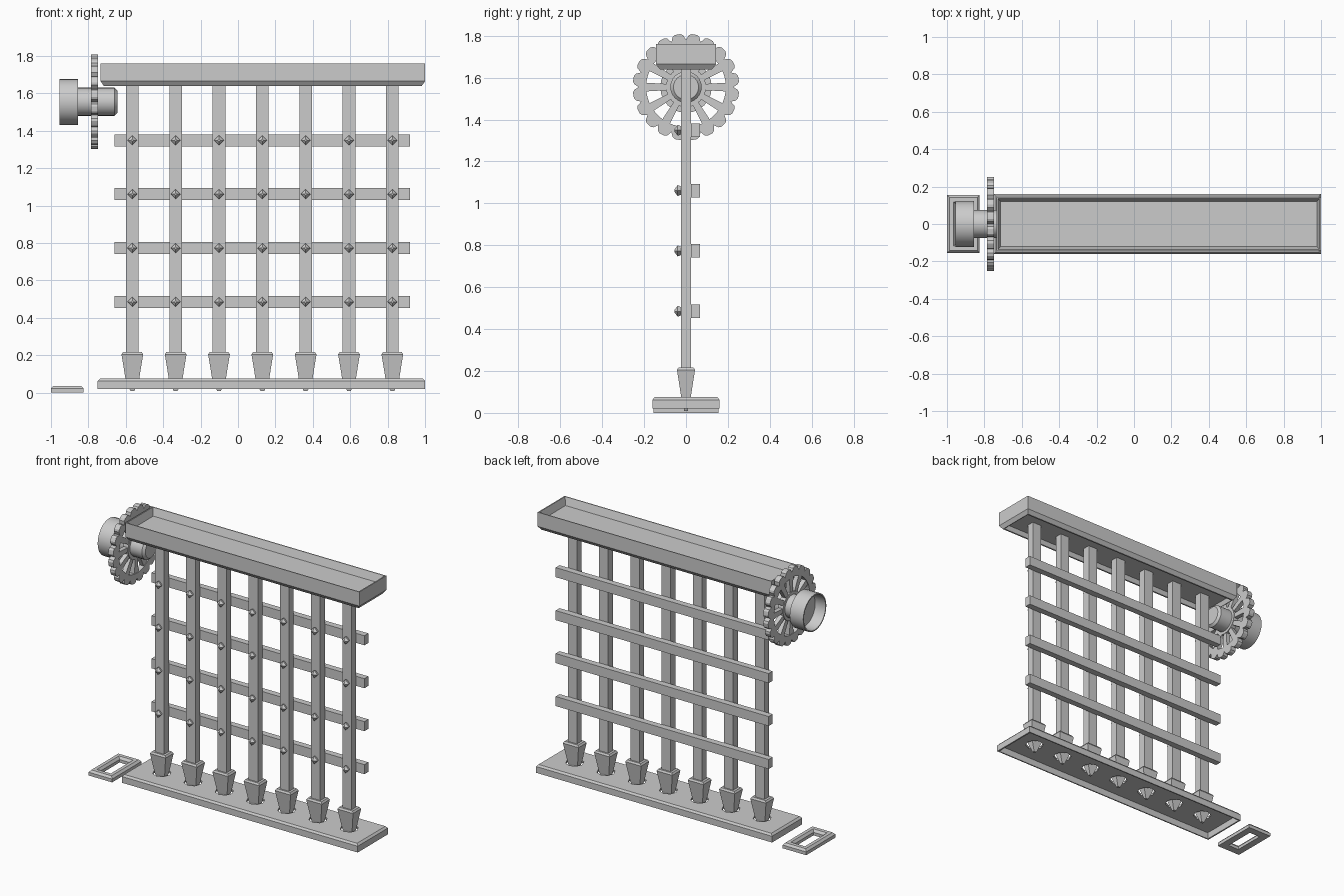
import bpy, bmesh
from math import sin, cos, pi
from mathutils import Vector, Matrix

if "Cube" in bpy.data.objects:
    bpy.data.objects.remove(bpy.data.objects["Cube"])

SMOOTH = 0.6


def skin(name, groups, closed=False, smooth=False):
    """Bridge each group's successive rings; cap the ends, or close the loop."""
    bm = bmesh.new()
    for rings in groups:
        vs = [[bm.verts.new(p) for p in r] for r in rings]
        n = len(vs[0])
        pairs = list(zip(vs, vs[1:])) + ([(vs[-1], vs[0])] if closed else [])
        for a, b in pairs:
            for i in range(n):
                j = (i + 1) % n
                bm.faces.new((a[i], a[j], b[j], b[i]))
        if not closed:
            bm.faces.new(vs[0])
            bm.faces.new(vs[-1])
    bmesh.ops.recalc_face_normals(bm, faces=bm.faces)
    me = bpy.data.meshes.new(name)
    bm.to_mesh(me)
    bm.free()
    ob = bpy.data.objects.new(name, me)
    bpy.context.collection.objects.link(ob)
    if smooth:
        bpy.ops.object.select_all(action='DESELECT')
        ob.select_set(True)
        bpy.context.view_layer.objects.active = ob
        bpy.ops.object.shade_smooth_by_angle(angle=SMOOTH)
    return ob


def rect(cx, cy, hx, hy, z):
    return [(cx + s * hx, cy + t * hy, z) for s, t in ((-1, -1), (1, -1), (1, 1), (-1, 1))]


def stack(cx, cy, levels):
    return [rect(cx, cy, hx, hy, z) for hx, hy, z in levels]


def box(x0, x1, y0, y1, z0, z1):
    return stack((x0 + x1) / 2, (y0 + y1) / 2,
                 [((x1 - x0) / 2, (y1 - y0) / 2, z) for z in (z0, z1)])


AXIS_Z = 1.555


def disc(x, radii):
    n = len(radii)
    return [(x, r * cos(2 * pi * i / n), AXIS_Z + r * sin(2 * pi * i / n))
            for i, r in enumerate(radii)]


def lathe(name, profile, n=24, closed=False):
    return skin(name, [[disc(x, [r] * n) for x, r in profile]], closed, True)


bar_x = [-0.565 + 0.2317 * i for i in range(7)]
rail_z = [0.485 + 0.288 * i for i in range(4)]

# Header: tray above, shallow recess below
skin("header_beam", [stack(0.1325, 0, [
    (0.835, 0.105, 1.67), (0.845, 0.115, 1.64), (0.85, 0.125, 1.64),
    (0.8675, 0.143, 1.665), (0.8675, 0.143, 1.76), (0.86, 0.137, 1.76), (0.845, 0.12, 1.71)])])

# Sill: open underneath, with a hole for every spike
sill = skin("sill", [stack(0.125, 0, [
    (0.86, 0.147, 0.06), (0.865, 0.152, 0.02), (0.875, 0.16, 0.02),
    (0.875, 0.16, 0.062), (0.863, 0.15, 0.075)])])
cutter = skin("sill_hole_cutter", [
    [[(x + 0.056 * cos(pi * k / 4), 0.056 * sin(pi * k / 4), z) for k in range(8)]
     for z in (0.0, 0.12)] for x in bar_x])
cutter.hide_render = True
cutter.hide_viewport = True
mod = sill.modifiers.new("holes", 'BOOLEAN')
mod.object = cutter
mod.operation = 'DIFFERENCE'
mod.solver = 'EXACT'

# Small slotted floor plate beside the sill
skin("floor_plate", [stack(-0.9125, 0, [
    (0.04, 0.105, 0.0), (0.0875, 0.155, 0.0), (0.0875, 0.155, 0.022),
    (0.075, 0.143, 0.036), (0.052, 0.118, 0.036), (0.04, 0.105, 0.02)])], closed=True)

# Upright bars and spear tips
skin("upright_bars", [box(x - 0.034, x + 0.034, -0.025, 0.025, 0.2, 1.68) for x in bar_x])
skin("spear_tips", [stack(x, 0, [
    (0.01, 0.008, 0.008), (0.036, 0.022, 0.07), (0.058, 0.043, 0.205),
    (0.05, 0.036, 0.217)]) for x in bar_x])

# Cross rails behind the uprights
skin("cross_rails", [box(-0.66, 0.92, 0.025, 0.067, z - 0.032, z + 0.032) for z in rail_z])

# Diamond rivets on the front
skin("rivets", [
    [[(x + r * cos(pi * k / 2), y, z + r * sin(pi * k / 2)) for k in range(4)]
     for y, r in ((-0.024, 0.02), (-0.04, 0.026), (-0.054, 0.007))]
    for x in bar_x for z in rail_z])

# Gear wheel: toothed rim, spokes, hub
TEETH, STEP = 20, 6
tooth = [0.225, 0.247, 0.254, 0.254, 0.254, 0.247]
outer = tooth * TEETH
inner = [0.19] * (TEETH * STEP)
xa, xb = -0.786, -0.749
skin("gear_rim", [[disc(xa, inner), disc(xa, outer), disc(xb, outer), disc(xb, inner)]], closed=True)
spokes = []
for k in range(12):
    rot = Matrix.Rotation(k * pi / 6, 4, 'X')
    spokes.append([[Vector((0, 0, AXIS_Z)) + rot @ Vector((x, s * w, r))
                    for x, s in ((xa + 0.004, -1), (xb - 0.004, -1), (xb - 0.004, 1), (xa + 0.004, 1))]
                   for r, w in ((0.06, 0.013), (0.195, 0.021))])
skin("gear_spokes", spokes)
lathe("gear_hub", [(xa, 0.095), (xb, 0.095)])

# Axle and hollow winding drum
lathe("axle", [(-0.87, 0.075), (-0.66, 0.075), (-0.645, 0.06)])
lathe("winding_drum", [(-0.88, 0.112), (-0.955, 0.115), (-0.955, 0.123),
                       (-0.855, 0.123)])
